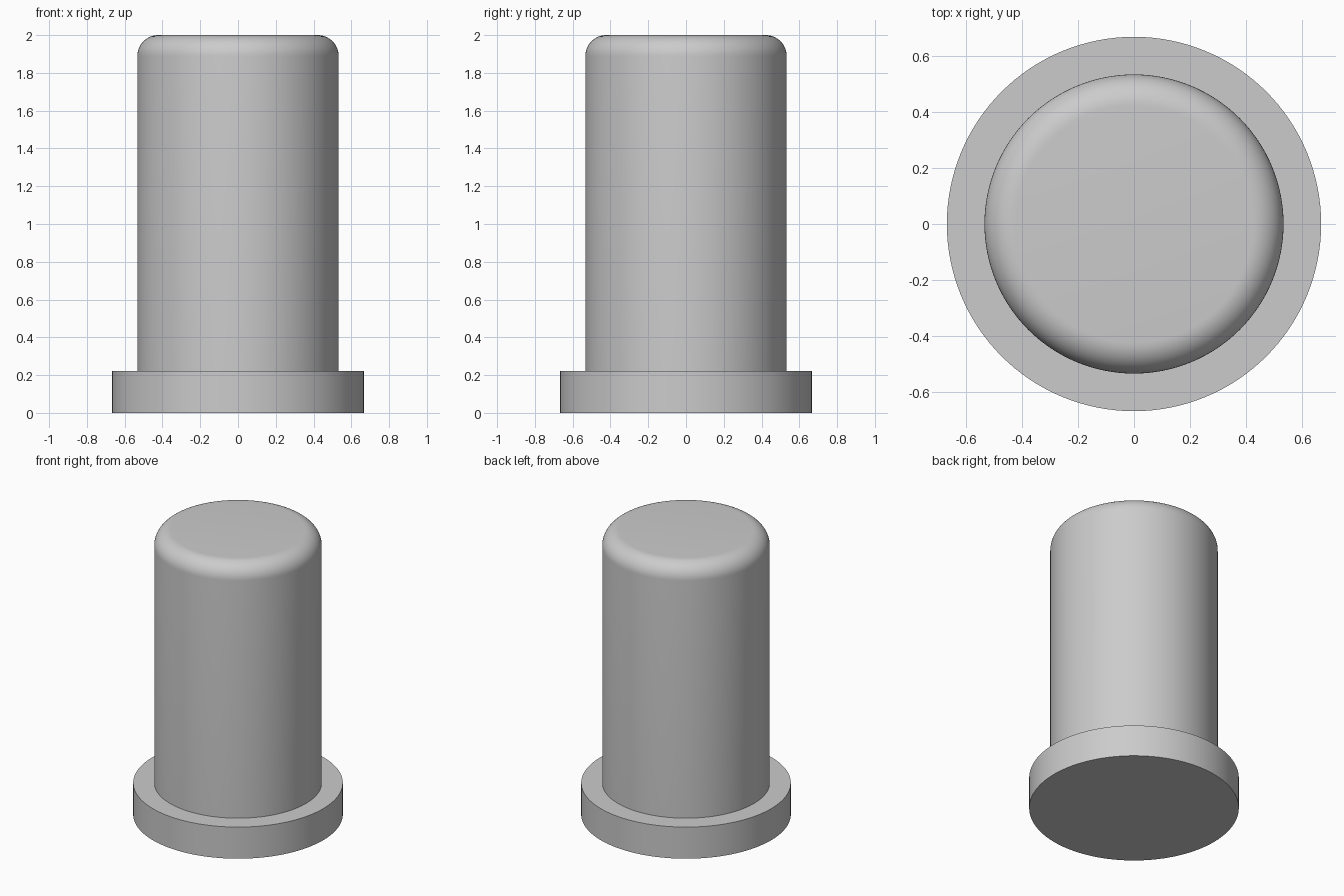
import bpy
import bmesh
from math import pi, sin, cos

if "Cube" in bpy.data.objects:
    bpy.data.objects.remove(bpy.data.objects["Cube"], do_unlink=True)

SEGMENTS = 128
FLANGE_R, FLANGE_H = 0.667, 0.222
BODY_R, HEIGHT, FILLET = 0.533, 2.0, 0.111
FILLET_STEPS = 12

grey = bpy.data.materials.new("plain grey")
grey.use_nodes = True
colour = (0.6, 0.6, 0.6, 1)
grey.diffuse_color = colour
grey.node_tree.nodes["Principled BSDF"].inputs["Base Color"].default_value = colour

# Profile from the flange underside, up the body and around the rounded top edge
profile = [(FLANGE_R, 0), (FLANGE_R, FLANGE_H), (BODY_R, FLANGE_H)]
for i in range(FILLET_STEPS + 1):
    a = pi / 2 * i / FILLET_STEPS
    profile.append((BODY_R - FILLET + FILLET * cos(a), HEIGHT - FILLET + FILLET * sin(a)))

# Lathe the profile into a closed solid
bm = bmesh.new()
rings = []
for r, z in profile:
    angles = [2 * pi * k / SEGMENTS for k in range(SEGMENTS)]
    rings.append([bm.verts.new((r * cos(a), r * sin(a), z)) for a in angles])
for low, high in zip(rings, rings[1:]):
    for k in range(SEGMENTS):
        n = (k + 1) % SEGMENTS
        bm.faces.new((low[k], low[n], high[n], high[k]))
bm.faces.new(rings[0][::-1])
bm.faces.new(rings[-1])

mesh = bpy.data.meshes.new("flanged_pin")
bm.to_mesh(mesh)
bm.free()
mesh.materials.append(grey)
pin = bpy.data.objects.new("flanged_pin", mesh)
bpy.context.collection.objects.link(pin)

# Smooth walls with sharp flange edges
bpy.context.view_layer.objects.active = pin
pin.select_set(True)
bpy.ops.object.shade_smooth_by_angle(angle=pi / 6)
